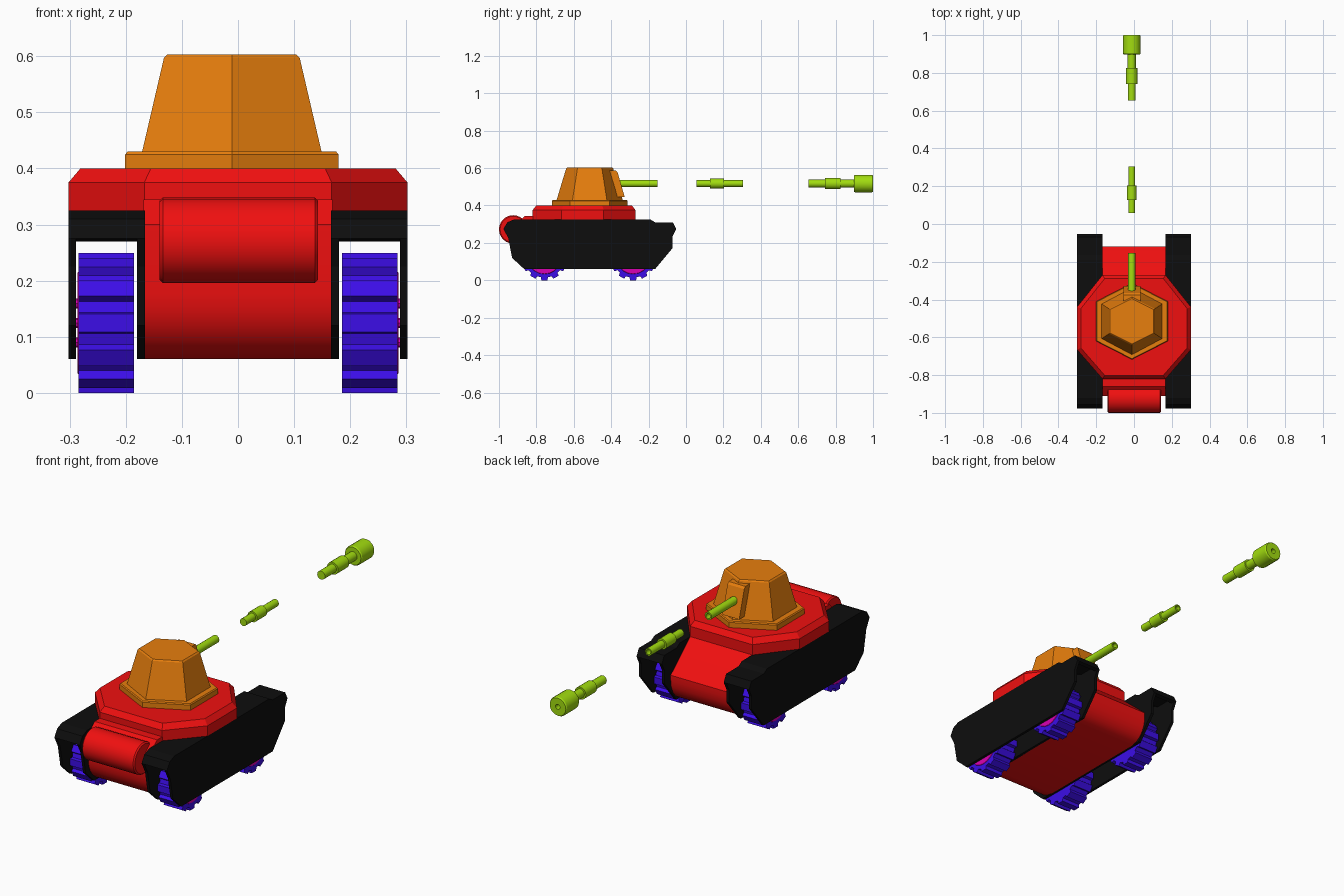
import bpy, bmesh
from math import sin, cos, pi, radians
from mathutils import Vector

if "Cube" in bpy.data.objects:
    bpy.data.objects.remove(bpy.data.objects["Cube"])


def material(name, rgb):
    m = bpy.data.materials.new(name)
    m.diffuse_color = (*rgb, 1)
    m.use_nodes = True
    m.node_tree.nodes["Principled BSDF"].inputs["Base Color"].default_value = m.diffuse_color
    return m


RED = material("hull_red", (0.87, 0.005, 0.005))
ORANGE = material("turret_orange", (0.8, 0.21, 0.004))
BLACK = material("guard_black", (0.004, 0.004, 0.004))
BLUE = material("wheel_blue", (0.045, 0.004, 0.8))
PINK = material("hub_pink", (0.7, 0.0, 0.45))
GREEN = material("barrel_green", (0.36, 0.72, 0.005))


def loft(name, rings, mat, smooth=None, mirror=False):
    """Skin equal-sized rings of points and cap both ends."""
    bm = bmesh.new()
    vr = [[bm.verts.new(p) for p in ring] for ring in rings]
    n = len(vr[0])
    for a, b in zip(vr, vr[1:]):
        for i in range(n):
            j = (i + 1) % n
            bm.faces.new((a[i], a[j], b[j], b[i]))
    bm.faces.new(vr[0])
    bm.faces.new(vr[-1])
    bmesh.ops.recalc_face_normals(bm, faces=bm.faces)
    me = bpy.data.meshes.new(name)
    bm.to_mesh(me)
    bm.free()
    me.materials.append(mat)
    ob = bpy.data.objects.new(name, me)
    bpy.context.collection.objects.link(ob)
    if mirror:
        ob.modifiers.new("mirror", 'MIRROR')
    if smooth:
        bpy.ops.object.select_all(action='DESELECT')
        ob.select_set(True)
        bpy.context.view_layer.objects.active = ob
        bpy.ops.object.shade_smooth_by_angle(angle=radians(smooth))
    return ob


def prism(name, profile, x0, x1, mat, **kw):
    """Extrude a (y, z) profile along x."""
    return loft(name, [[(x, y, z) for y, z in profile] for x in (x0, x1)], mat, **kw)


def lathe_x(name, profile, cy, cz, sides, mat, **kw):
    """Revolve (x, radius) pairs about an x axis."""
    ang = [2 * pi * i / sides for i in range(sides)]
    return loft(name, [[(x, cy + r * cos(a), cz + r * sin(a)) for a in ang]
                       for x, r in profile], mat, **kw)


def lathe_y(name, profile, cx, cz, sides, mat, **kw):
    """Revolve (y, radius) pairs about a y axis."""
    ang = [2 * pi * i / sides for i in range(sides)]
    return loft(name, [[(cx + r * cos(a), y, cz + r * sin(a)) for a in ang]
                       for y, r in profile], mat, **kw)


# Lower hull with rounded lower nose, sloped rear plate
nose = [(-0.80 - 0.11 * cos(a), 0.178 - 0.118 * sin(a))
        for a in [radians(15 * i) for i in range(7)]]
tail = [(-0.21 + 0.09 * sin(a), 0.17 - 0.11 * cos(a))
        for a in [radians(18 * i) for i in range(6)]]
prism("hull", [(-0.80, 0.345), (-0.86, 0.345), (-0.91, 0.30)] + nose + tail +
      [(-0.12, 0.195), (-0.27, 0.325), (-0.30, 0.345)], -0.168, 0.168, RED, smooth=25)

# Eight-sided upper deck with chamfered rim
octagon = [(0.302, -0.44), (0.302, -0.665), (0.167, -0.82), (-0.167, -0.82),
           (-0.302, -0.665), (-0.302, -0.44), (-0.167, -0.27), (0.167, -0.27)]
loft("upper_deck", [[(x * s, -0.545 + (y + 0.545) * s, z) for x, y in octagon]
                    for s, z in ((1, 0.325), (1, 0.375), (0.93, 0.40))], RED)

# Front roll with bevelled ends
lathe_x("front_roll", [(-0.14, 0.070), (-0.134, 0.076), (0.137, 0.076), (0.143, 0.070)],
        -0.924, 0.272, 24, RED, smooth=30)

# Hollow track guards: outer plate, inner plate, roof
side = [(-0.976, 0.275), (-0.955, 0.31), (-0.92, 0.325), (-0.19, 0.325), (-0.165, 0.31),
        (-0.07, 0.31), (-0.052, 0.275), (-0.072, 0.235), (-0.072, 0.172), (-0.165, 0.06),
        (-0.865, 0.06), (-0.93, 0.12), (-0.95, 0.225)]
prism("guard_outer_plate", side, 0.289, 0.302, BLACK, mirror=True)
prism("guard_inner_plate", side, 0.166, 0.180, BLACK, mirror=True)
roof = side[:7] + [(-0.07, 0.27), (-0.085, 0.295), (-0.17, 0.295), (-0.20, 0.31),
                   (-0.915, 0.31), (-0.94, 0.295), (-0.96, 0.27)]
prism("guard_roof", roof, 0.175, 0.295, BLACK, mirror=True)

# Toothed wheels with hubs and bolts
TEETH = 12
for label, wy in (("front", -0.757), ("rear", -0.283)):
    gear = []
    for i in range(TEETH):
        a = -pi / 2 + 2 * pi * i / TEETH
        for da, r in ((-0.17, 0.110), (-0.13, 0.1255), (0.13, 0.1255), (0.17, 0.110)):
            gear.append((wy + r * cos(a + da), 0.1245 + r * sin(a + da)))
    prism(label + "_wheel", gear, 0.185, 0.284, BLUE, mirror=True)
    lathe_x(label + "_hub", [(0.28, 0.095), (0.286, 0.09)], wy, 0.1245, 20, PINK, mirror=True)
    for k in range(6):
        a = pi / 3 * k
        lathe_x(label + "_hub_bolt", [(0.285, 0.009), (0.29, 0.009)], wy + 0.04 * cos(a),
                0.1245 + 0.04 * sin(a), 8, PINK, mirror=True)

# Six-sided turret, one corner facing forward
CX, CY = -0.011, -0.515


def hexagon(hx, hy, z):
    pts = ((0, hy), (hx, hy * 0.52), (hx, -hy * 0.52), (0, -hy), (-hx, -hy * 0.52), (-hx, hy * 0.52))
    return [(CX + x, CY + y, z) for x, y in pts]


loft("turret_base", [hexagon(0.19, 0.202, 0.40), hexagon(0.19, 0.202, 0.425),
                     hexagon(0.186, 0.198, 0.43)], ORANGE)
loft("turret", [hexagon(0.161, 0.178, 0.425), hexagon(0.121, 0.126, 0.597),
                hexagon(0.115, 0.12, 0.603)], ORANGE)

# Sloped gun mount slab
prism("gun_mount", [(-0.40, 0.445), (-0.328, 0.445), (-0.332, 0.46), (-0.366, 0.578),
                    (-0.375, 0.588), (-0.44, 0.588)], CX - 0.045, CX + 0.045, ORANGE)

# Barrel sections, each ending in a bore
barrels = {
    "barrel_inner": [(-0.37, 0.019), (-0.153, 0.019)],
    "barrel_middle": [(0.057, 0.018), (0.127, 0.018), (0.127, 0.026), (0.203, 0.026),
                      (0.203, 0.018), (0.305, 0.018)],
    "barrel_outer": [(0.654, 0.021), (0.742, 0.021), (0.742, 0.030), (0.827, 0.030),
                     (0.827, 0.022), (0.898, 0.022), (0.898, 0.043), (0.904, 0.047),
                     (0.994, 0.047), (1.0, 0.043)],
}
for name, prof in barrels.items():
    end = prof[-1][0]
    lathe_y(name, prof + [(end, 0.012), (end - 0.04, 0.012)], -0.012, 0.517, 16, GREEN, smooth=30)
